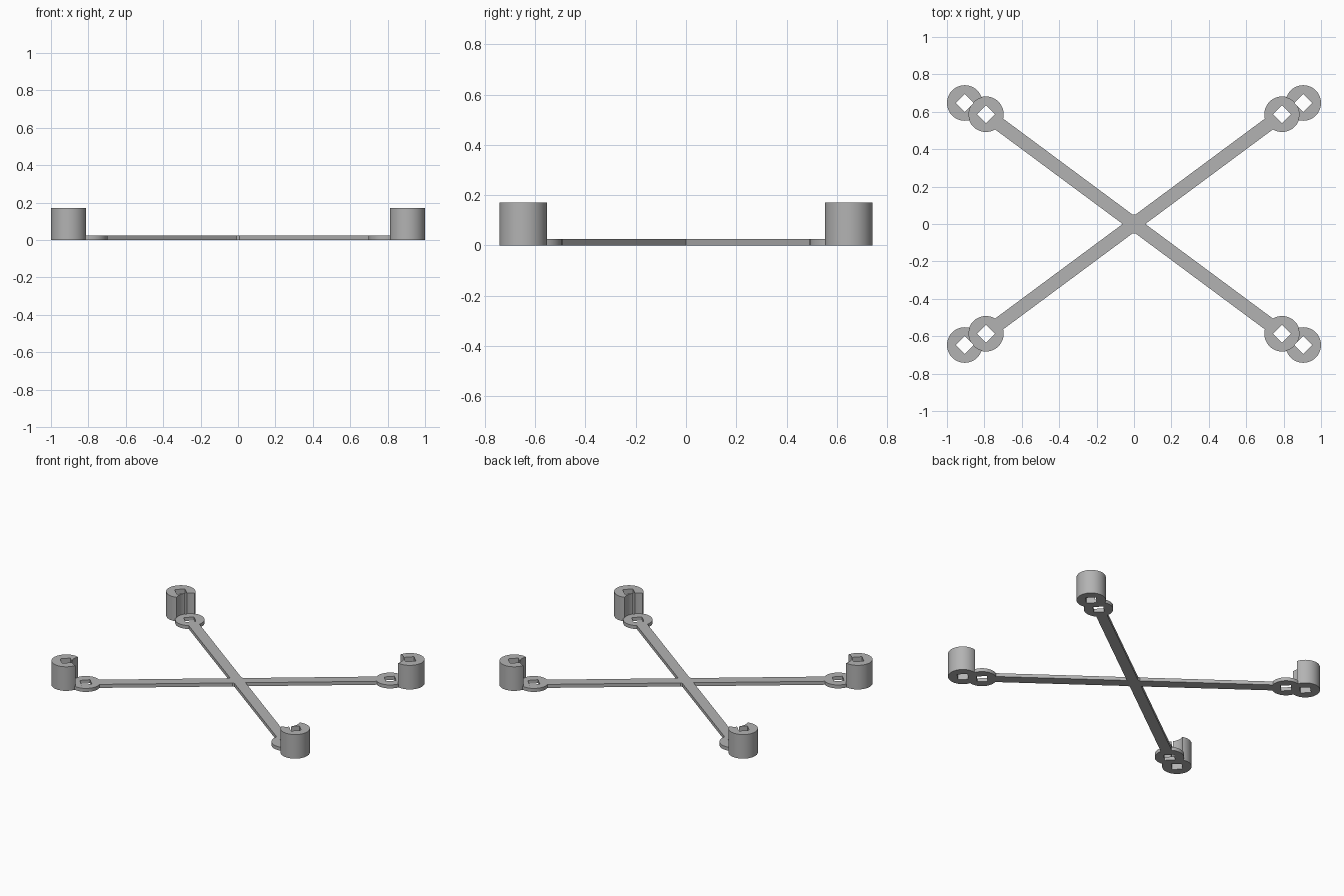
import bpy, bmesh, math
from mathutils import Matrix

cube = bpy.data.objects.get("Cube")
if cube:
    bpy.data.objects.remove(cube)

POST, RING = (0.905, 0.647), (0.792, 0.587)
RADIUS, PLATE, HEIGHT = 0.095, 0.025, 0.172
CORNERS = [(1, 1), (-1, 1), (-1, -1), (1, -1)]

grey = bpy.data.materials.new("light grey")
grey.use_nodes = True
grey.diffuse_color = (0.45, 0.45, 0.45, 1)
grey.node_tree.nodes["Principled BSDF"].inputs["Base Color"].default_value = grey.diffuse_color


def finish(name, bm):
    bmesh.ops.recalc_face_normals(bm, faces=bm.faces)
    mesh = bpy.data.meshes.new(name)
    bm.to_mesh(mesh)
    bm.free()
    mesh.materials.append(grey)
    obj = bpy.data.objects.new(name, mesh)
    bpy.context.collection.objects.link(obj)
    return obj


def prisms(name, centres, radius, z0, z1, sides):
    """One upright prism per centre, repeated at all four corners."""
    bm = bmesh.new()
    for x, y in centres:
        for sx, sy in CORNERS:
            bmesh.ops.create_cone(
                bm, cap_ends=True, segments=sides, radius1=radius, radius2=radius,
                depth=z1 - z0, matrix=Matrix.Translation((x * sx, y * sy, (z0 + z1) / 2)))
    return finish(name, bm)


def boolean(target, tool, operation):
    mod = target.modifiers.new(operation, 'BOOLEAN')
    mod.object, mod.operation, mod.solver = tool, operation, 'EXACT'
    bpy.context.view_layer.objects.active = target
    bpy.ops.object.modifier_apply(modifier=mod.name)
    bpy.data.objects.remove(tool)


# Crossed arms: one quadrant of the outline, mirrored around the centre
angle = math.atan2(RING[1], RING[0])
half = 0.036
reach = math.hypot(*RING) - 0.06
c, s = math.cos(angle), math.sin(angle)
quadrant = [(half / s, 0),
            (reach * c + half * s, reach * s - half * c),
            (reach * c - half * s, reach * s + half * c),
            (0.008, 0.0505)]
outline = []
for sx, sy in CORNERS:
    pts = [(x * sx, y * sy) for x, y in quadrant]
    if sx * sy < 0:
        pts.reverse()
    for p in pts:
        if not outline or math.dist(p, outline[-1]) > 1e-5:
            outline.append(p)
if math.dist(outline[0], outline[-1]) < 1e-5:
    outline.pop()
bm = bmesh.new()
face = bm.faces.new([bm.verts.new((x, y, 0)) for x, y in outline])
top = bmesh.ops.extrude_face_region(bm, geom=[face])["geom"]
bmesh.ops.translate(bm, vec=(0, 0, PLATE),
                    verts=[v for v in top if isinstance(v, bmesh.types.BMVert)])
frame = finish("cross_frame", bm)

# Flat rings at the arm ends
boolean(frame, prisms("arm_rings", [RING], RADIUS, 0, PLATE, 64), 'UNION')

# Tall posts, scooped out above each ring
posts = prisms("corner_posts", [POST], RADIUS, 0, HEIGHT, 64)
boolean(posts, prisms("clearance", [RING], 0.09, PLATE, HEIGHT + 0.1, 64), 'DIFFERENCE')
boolean(frame, posts, 'UNION')

# Square through-holes in posts and rings
for name, centre in (("post_holes", POST), ("ring_holes", RING)):
    boolean(frame, prisms(name, [centre], 0.048, -0.1, HEIGHT + 0.1, 4), 'DIFFERENCE')

bpy.ops.object.select_all(action='DESELECT')
frame.select_set(True)
bpy.context.view_layer.objects.active = frame
bpy.ops.object.shade_smooth_by_angle(angle=math.radians(30))
